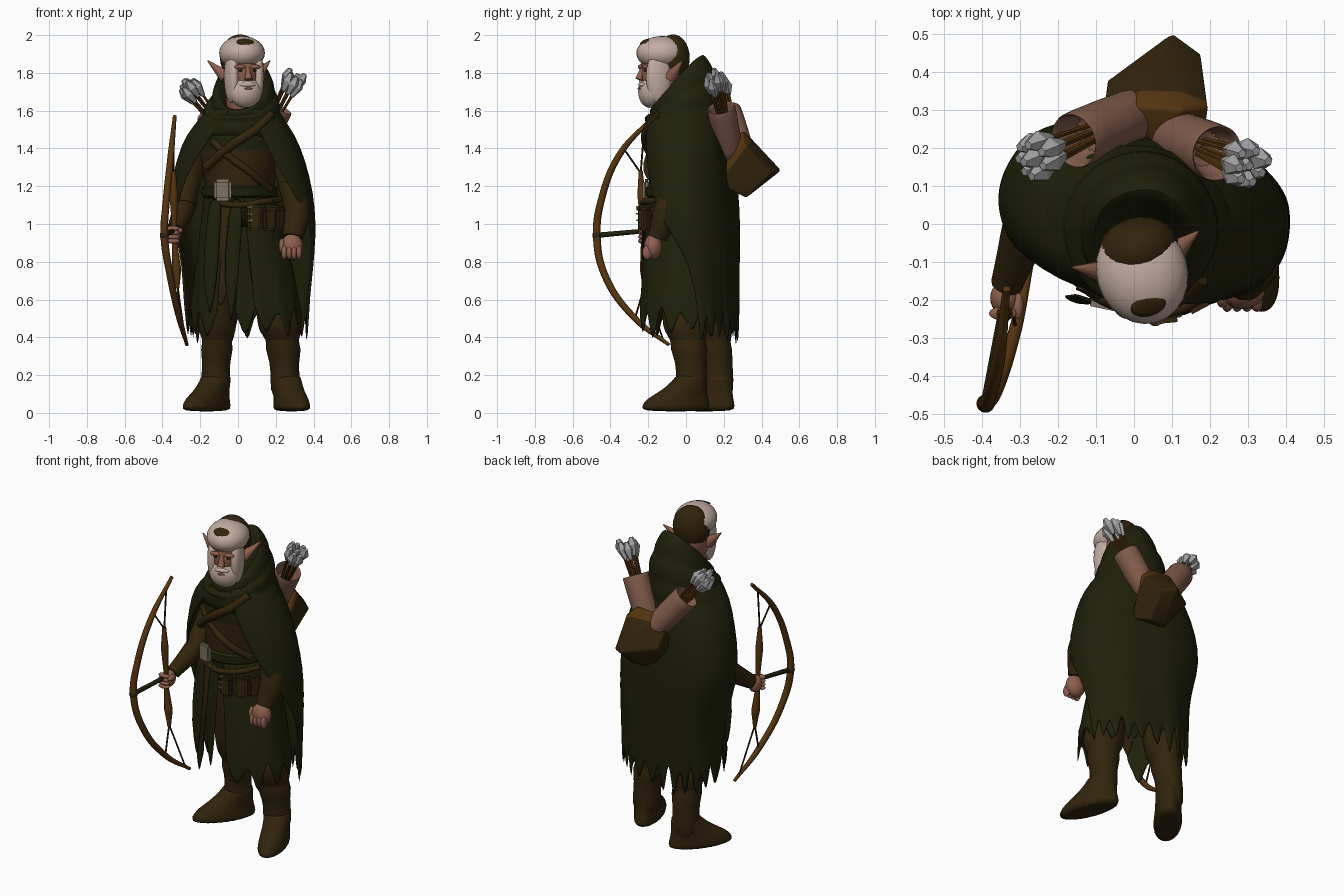
import bpy, bmesh, math, random
from mathutils import Vector, Matrix

random.seed(4)
if "Cube" in bpy.data.objects:
    bpy.data.objects.remove(bpy.data.objects["Cube"], do_unlink=True)
made = []


def material(name, rgb):
    m = bpy.data.materials.new(name)
    m.use_nodes = True
    m.diffuse_color = (*rgb, 1)
    bsdf = m.node_tree.nodes["Principled BSDF"]
    bsdf.inputs["Base Color"].default_value = (*rgb, 1)
    bsdf.inputs["Roughness"].default_value = 0.9
    return m


GREEN = material("dark green cloth", (.0135, .0140, .0032))
LEATHER = material("dark brown leather", (.032, .0175, .004))
WOOD = material("amber wood", (.092, .035, .005))
SKIN = material("skin", (.27, .115, .075))
HAIR = material("white hair", (.55, .42, .36))
QUIVER = material("tan quiver leather", (.22, .105, .07))
FEATHER = material("grey feather", (.36, .36, .37))
METAL = material("pale metal", (.20, .165, .12))


def finish(bm, name, mats, subsurf=0, thick=0):
    bmesh.ops.recalc_face_normals(bm, faces=bm.faces)
    me = bpy.data.meshes.new(name)
    bm.to_mesh(me)
    bm.free()
    ob = bpy.data.objects.new(name, me)
    bpy.context.collection.objects.link(ob)
    for m in mats:
        me.materials.append(m)
    if thick:
        ob.modifiers.new("thickness", 'SOLIDIFY').thickness = thick
    if subsurf:
        mod = ob.modifiers.new("smooth", 'SUBSURF')
        mod.levels = mod.render_levels = subsurf
    made.append(ob)
    return ob


def loft(name, rings, mats, n=32, folds=(0, 1), hem=0, thick=0, rule=None, power=1):
    """Rings are z, tilt, cx, cy, rx, ry and, for an open sheet, start and end degrees."""
    bm = bmesh.new()
    is_open = len(rings[0]) == 8
    rows = []
    for k, ring in enumerate(rings):
        z, tilt, cx, cy, rx, ry = ring[:6]
        a0, a1 = ring[6:] if is_open else (0, 360)
        row = []
        for i in range(n):
            a = math.radians(a0 + (a1 - a0) * i / (n - 1 if is_open else n))
            f = 1 + folds[0] * math.sin(a * folds[1] + z * 4) * k / len(rings)
            x, y = (math.copysign(abs(t) ** power, t) for t in (math.cos(a), math.sin(a)))
            drop = 0
            if hem and k == len(rings) - 1:
                drop = hem * (abs(i % 4 - 2) - 1) * random.uniform(.5, 1.3)
            row.append(bm.verts.new((cx + rx * f * x, cy + ry * f * y, z + tilt * y + drop)))
        rows.append(row)
    for r, s in zip(rows, rows[1:]):
        for i in range(n - 1 if is_open else n):
            j = (i + 1) % n
            bm.faces.new((r[i], r[j], s[j], s[i]))
    if not is_open:
        bm.faces.new(rows[0])
        bm.faces.new(rows[-1])
    if rule:
        for f in bm.faces:
            f.material_index = rule(f.calc_center_median())
    return finish(bm, name, mats, 1, thick)


def ball(name, loc, size, mat, rz=0, rx=0):
    bm = bmesh.new()
    bmesh.ops.create_uvsphere(bm, u_segments=24, v_segments=14, radius=1)
    ob = finish(bm, name, [mat])
    ob.location, ob.scale, ob.rotation_euler = loc, size, (rx, 0, rz)


def aim(ob, a, b):
    ob.location = a
    ob.rotation_euler = (Vector(b) - Vector(a)).to_track_quat('Z', 'Y').to_euler()


def stick(name, a, b, r1, r2, mat, sides=10):
    length = (Vector(b) - Vector(a)).length
    bm = bmesh.new()
    bmesh.ops.create_cone(bm, cap_ends=True, segments=sides, radius1=r1, radius2=r2, depth=length,
                          matrix=Matrix.Translation((0, 0, length / 2)))
    aim(finish(bm, name, [mat]), a, b)


def tube(name, pts, radii, mat):
    cu = bpy.data.curves.new(name, 'CURVE')
    cu.dimensions, cu.bevel_depth, cu.bevel_resolution = '3D', 1, 4
    cu.use_fill_caps = True
    sp = cu.splines.new('BEZIER')
    sp.bezier_points.add(len(pts) - 1)
    for p, co, r in zip(sp.bezier_points, pts, radii):
        p.co, p.radius = co, r
        p.handle_left_type = p.handle_right_type = 'AUTO'
    cu.materials.append(mat)
    ob = bpy.data.objects.new(name, cu)
    bpy.context.collection.objects.link(ob)
    bpy.ops.object.select_all(action='DESELECT')
    ob.select_set(True)
    bpy.context.view_layer.objects.active = ob
    bpy.ops.object.convert(target='MESH')
    made.append(bpy.context.view_layer.objects.active)


def box(name, loc, size, mat, rz=0, bevel=.012):
    bm = bmesh.new()
    bmesh.ops.create_cube(bm, size=1, matrix=Matrix.Diagonal((*size, 1)))
    bmesh.ops.bevel(bm, geom=bm.edges[:], offset=bevel, segments=2, affect='EDGES')
    ob = finish(bm, name, [mat])
    ob.location, ob.rotation_euler = loc, (0, 0, rz)


def strip(name, path, half, mat):
    """Hanging cloth strip with a pointed end."""
    bm = bmesh.new()
    rows = []
    for k, p in enumerate(path):
        w = half * (.15 if k == len(path) - 1 else 1 + .12 * k)
        rows.append([bm.verts.new((p[0] + s * w, p[1] - .012 * (s == 0), p[2])) for s in (-1, 0, 1)])
    for r, s in zip(rows, rows[1:]):
        for i in (0, 1):
            bm.faces.new((r[i], r[i + 1], s[i + 1], s[i]))
    finish(bm, name, [mat], 1, .012)


# Torso, skirted coat and belt
loft("torso", [(.98, 0, .02, 0, .19, .19), (1.15, 0, .01, 0, .175, .19), (1.26, 0, .01, 0, .19, .195),
               (1.40, 0, .01, -.005, .22, .205), (1.50, 0, .01, -.01, .23, .195), (1.60, 0, .02, -.03, .15, .15)],
     [GREEN, LEATHER], 32, rule=lambda c: int(1.2 < c.z < 1.38))
loft("coat_skirt", [(1.16, 0, .01, 0, .19, .20, -72, 264), (.95, 0, .02, 0, .225, .215, -72, 257),
                    (.75, 0, .035, .01, .265, .232, -72, 250), (.60, 0, .04, .01, .285, .24, -72, 248),
                    (.48, 0, .045, .01, .30, .243, -72, 248)],
     [GREEN], 49, (.03, 11), .11, .012)
loft("belt", [(1.135, 0, .01, 0, .185, .20), (1.14, 0, .01, 0, .205, .215),
              (1.20, 0, .01, 0, .205, .215), (1.205, 0, .01, 0, .185, .20)], [GREEN], 32)
box("belt_buckle", (-.035, -.22, 1.18), (.095, .03, .115), METAL, 0, .014)
for x, low in ((-.105, .52), (.01, .48)):
    strip("front_panel", [(x + .03, -.215, 1.14), (x + .015, -.225, .95), (x, -.23, .72), (x, -.22, low)], .038, GREEN)
strip("inner_panel", [(-.025, -.195, 1.14), (-.04, -.2, .9), (-.045, -.195, .72), (-.055, -.185, .56)], .055, LEATHER)
for x, y, turn in ((.13, -.208, .3), (.20, -.16, .7), (.24, -.10, 1.1)):
    box("belt_pouch", (x, y, 1.03), (.07, .045, .13), LEATHER, turn)
    box("pouch_flap", (x + .004, y - .006, 1.08), (.076, .046, .04), LEATHER, turn)
for z in (1.02, 1.055, 1.09):
    box("pouch_clasp", (.115, -.24, z), (.03, .01, .008), METAL, .3, .002)
tube("hip_strap", [(-.11, -.185, 1.12), (.045, -.215, 1.1), (.18, -.18, 1.12), (.24, -.06, 1.13)], [.016] * 4, LEATHER)
tube("chest_strap", [(.20, -.10, 1.58), (.13, -.18, 1.5), (0, -.208, 1.41), (-.14, -.155, 1.30)], [.025] * 4, LEATHER)
tube("cross_strap", [(-.10, -.18, 1.44), (-.01, -.20, 1.36), (.11, -.18, 1.27), (.19, -.08, 1.18)], [.02] * 4, LEATHER)

# Cloak and hood
loft("cloak", [(1.62, 0, .03, -.01, .16, .17, -65, 260), (1.53, 0, .015, 0, .25, .205, -62, 256),
               (1.42, 0, .01, .01, .318, .222, -58, 245), (1.25, 0, .01, .025, .37, .235, -46, 226),
               (1.08, 0, .02, .03, .395, .245, -26, 212), (.93, 0, .04, .03, .375, .252, -2, 200),
               (.78, 0, .05, .03, .35, .252, 14, 192),
               (.62, 0, .045, .03, .34, .252, 20, 188), (.44, 0, .045, .03, .335, .25, 22, 186)],
     [GREEN], 49, (.02, 9), .11, .014, power=.88)
loft("hood", [(1.43, 0, .01, 0, .285, .212), (1.53, .02, .015, 0, .255, .215), (1.585, .04, .02, -.01, .20, .20),
              (1.605, .05, .02, -.01, .205, .21), (1.65, .08, .025, -.01, .195, .20), (1.67, .095, .03, -.01, .165, .17),
              (1.70, .11, .03, -.015, .168, .175), (1.74, .135, .03, -.03, .15, .152),
              (1.755, .15, .03, -.035, .13, .132), (1.74, .14, .03, -.04, .115, .11), (1.66, .06, .02, -.045, .08, .08)],
     [GREEN], 32, (.018, 5))

# The whole upper body twists so the left shoulder leads
twist = Matrix.Rotation(-.21, 4, 'Z')
for ob in made:
    ob.matrix_basis = twist @ ob.matrix_basis

# Legs and boots
loft("left_leg", [(.95, 0, .12, 0, .10, .11), (.62, 0, .19, -.01, .105, .11), (.50, 0, .215, -.01, .115, .12),
                  (.43, 0, .225, 0, .118, .118), (.385, 0, .235, .01, .08, .088), (.34, 0, .24, .015, .1, .102),
                  (.27, 0, .245, .025, .075, .08), (.18, 0, .25, .03, .08, .084), (.06, 0, .25, .03, .075, .08)],
     [LEATHER], 20)
loft("right_leg", [(.95, 0, -.08, .05, .10, .11), (.62, 0, -.11, .09, .10, .11), (.50, 0, -.11, .12, .102, .115),
                   (.43, 0, -.11, .135, .102, .114), (.385, 0, -.11, .145, .073, .085), (.34, 0, -.112, .15, .09, .098),
                   (.27, 0, -.115, .165, .072, .08), (.18, 0, -.12, .17, .078, .084), (.06, 0, -.12, .17, .075, .08)],
     [LEATHER], 20)
for side, at, turn in (("left", (.255, .03, 0), .34), ("right", (-.115, .17, 0), -.62)):
    foot = loft(side + "_boot", [(.006, 0, 0, -.09, .078, .19), (.035, 0, 0, -.09, .082, .192), (.075, 0, 0, -.08, .078, .172),
                                 (.115, 0, 0, -.045, .074, .128), (.17, 0, 0, -.008, .077, .092), (.21, 0, 0, 0, .076, .082)],
                [LEATHER], 24)
    foot.location, foot.rotation_euler = at, (0, 0, turn)

# Arms and hands
tube("right_upper_arm", [(-.18, .07, 1.44), (-.27, .085, 1.21), (-.285, -.01, 1.09)], [.06, .07, .06], LEATHER)
tube("right_sleeve", [(-.275, .04, 1.13), (-.295, -.04, 1.06), (-.335, -.16, .97)], [.062, .058, .042], LEATHER)
tube("left_upper_arm", [(.19, -.02, 1.44), (.28, -.05, 1.22), (.305, -.08, 1.1)], [.06, .07, .068], LEATHER)
tube("left_sleeve", [(.28, -.07, 1.22), (.31, -.10, 1.07), (.29, -.15, .93)], [.07, .074, .055], LEATHER)
ball("right_palm", (-.34, -.195, .945), (.038, .045, .05), SKIN)
ball("left_palm", (.285, -.175, .88), (.06, .048, .068), SKIN)
for k in range(4):
    ball("right_finger", (-.345, -.235, .91 + .022 * k), (.036, .018, .014), SKIN)
    ball("left_finger", (.245 + .026 * k, -.205, .85), (.016, .026, .038), SKIN)
ball("right_thumb", (-.305, -.215, .965), (.015, .035, .016), SKIN)
ball("left_thumb", (.232, -.195, .885), (.016, .025, .038), SKIN)

# Head, turned slightly to the left
TURN = .28
head = Matrix.Translation((.015, -.105, 1.82)) @ Matrix.Rotation(TURN, 4, 'Z')


def on_head(name, loc, size, mat, tilt=0):
    ball(name, head @ Vector(loc), size, mat, TURN, tilt)


on_head("face", (0, -.018, -.02), (.092, .122, .14), SKIN)
on_head("hair", (0, -.022, .085), (.12, .138, .09), HAIR)
on_head("cap", (.006, .035, .06), (.108, .088, .124), LEATHER)
on_head("cap_patch", (-.008, -.112, .143), (.048, .031, .012), LEATHER, .5)
on_head("chin_beard", (0, -.088, -.12), (.088, .062, .085), HAIR)
on_head("moustache", (0, -.132, -.083), (.045, .018, .014), HAIR)
on_head("mouth", (0, -.147, -.103), (.022, .008, .006), SKIN)
on_head("neck", (0, .01, -.17), (.075, .08, .10), SKIN)
stick("nose", head @ Vector((0, -.128, .01)), head @ Vector((0, -.15, -.055)), .010, .021, SKIN)
for s in (-1, 1):
    on_head("side_beard", (s * .068, -.06, -.04), (.037, .07, .14), HAIR)
    on_head("brow", (s * .04, -.128, .012), (.032, .014, .012), SKIN)
    on_head("eye", (s * .038, -.128, -.008), (.012, .008, .005), LEATHER)
    stick("ear", head @ Vector((s * .085, 0, -.04)), head @ Vector((s * .172, .04, .045)), .036, .003, SKIN)

# Back bag with a lighter upper flap
bm = bmesh.new()
for p in [(-.08, .3, 1.41), (-.07, .38, 1.30), (-.04, .19, 1.20), (.18, .19, 1.20), (.195, .3, 1.43), (0, .31, 1.49),
          (.13, .3, 1.49), (.1, .505, 1.285), (.175, .45, 1.27), (.05, .32, 1.14), (.15, .32, 1.14), (.06, .19, 1.42)]:
    bm.verts.new(p)
bmesh.ops.convex_hull(bm, input=bm.verts)
bmesh.ops.bisect_plane(bm, geom=bm.verts[:] + bm.edges[:] + bm.faces[:], plane_co=(0, .33, 1.42), plane_no=(0, 1, -.8))
for f in bm.faces:
    c = f.calc_center_median()
    f.material_index = int(c.y - .33 < .8 * (c.z - 1.42))
bag = finish(bm, "back_bag", [LEATHER, WOOD])
bevel = bag.modifiers.new("soft_edges", 'BEVEL')
bevel.width, bevel.segments = .015, 3

# Quivers with arrows
for low, top in (((.08, .24, 1.35), (.22, .185, 1.62)), ((.03, .30, 1.36), (-.16, .218, 1.60))):
    low, top = Vector(low), Vector(top)
    axis = (top - low).normalized()
    L = (top - low).length
    q = loft("quiver", [(0, 0, 0, 0, .062, .062), (.03, 0, 0, 0, .072, .072), (L - .01, 0, 0, 0, .078, .078),
                        (L, 0, 0, 0, .074, .074), (L - .01, 0, 0, 0, .064, .064), (L - .1, 0, 0, 0, .06, .06)],
             [QUIVER], 20)
    aim(q, low, top)
    u = axis.cross(Vector((0, 1, 0))).normalized()
    v = axis.cross(u)
    for k in range(8):
        a = k * math.tau / 7
        out = (u * math.cos(a) + v * math.sin(a)) * (0 if k == 7 else 1)
        base = top - axis * .09 + out * .022
        tip = top + axis * random.uniform(.17, .205) + out * .042
        along = (tip - base).normalized()
        stick("arrow_shaft", base, tip, .007, .007, WOOD, 6)
        stick("fletching", tip - along * .09, tip - along * .03, .012, .031, FEATHER, 5)
        stick("fletching_end", tip - along * .03, tip + along * .012, .031, .012, FEATHER, 5)

# Bow, inner stave and strings
tube("bow", [(-.335, -.17, 1.57), (-.355, -.35, 1.37), (-.38, -.45, 1.12), (-.39, -.472, .94),
             (-.36, -.43, .73), (-.31, -.27, .5), (-.27, -.09, .36)], [.010, .017, .019, .021, .019, .017, .009], WOOD)
tube("inner_stave", [(-.34, -.24, 1.28), (-.34, -.235, 1.15), (-.337, -.228, 1.0), (-.335, -.225, .9),
                     (-.325, -.22, .76), (-.32, -.22, .66)], [.011, .022, .014, .014, .024, .010], WOOD)
stick("bow_crossbar", (-.39, -.475, .94), (-.34, -.2, .965), .014, .012, GREEN)
ball("bow_knob", (-.39, -.472, .94), (.024, .024, .026), LEATHER)
for a, b in (((-.34, -.24, 1.27), (-.34, -.22, 1.52)), ((-.34, -.24, 1.27), (-.354, -.33, 1.40)),
             ((-.32, -.22, .67), (-.28, -.12, .385)), ((-.32, -.22, .67), (-.312, -.27, .50))):
    stick("bow_string", a, b, .005, .005, LEATHER, 6)

# Smooth shading with crisp edges
bpy.ops.object.select_all(action='DESELECT')
for ob in made:
    ob.select_set(True)
bpy.context.view_layer.objects.active = made[0]
bpy.ops.object.shade_smooth_by_angle(angle=.8)
